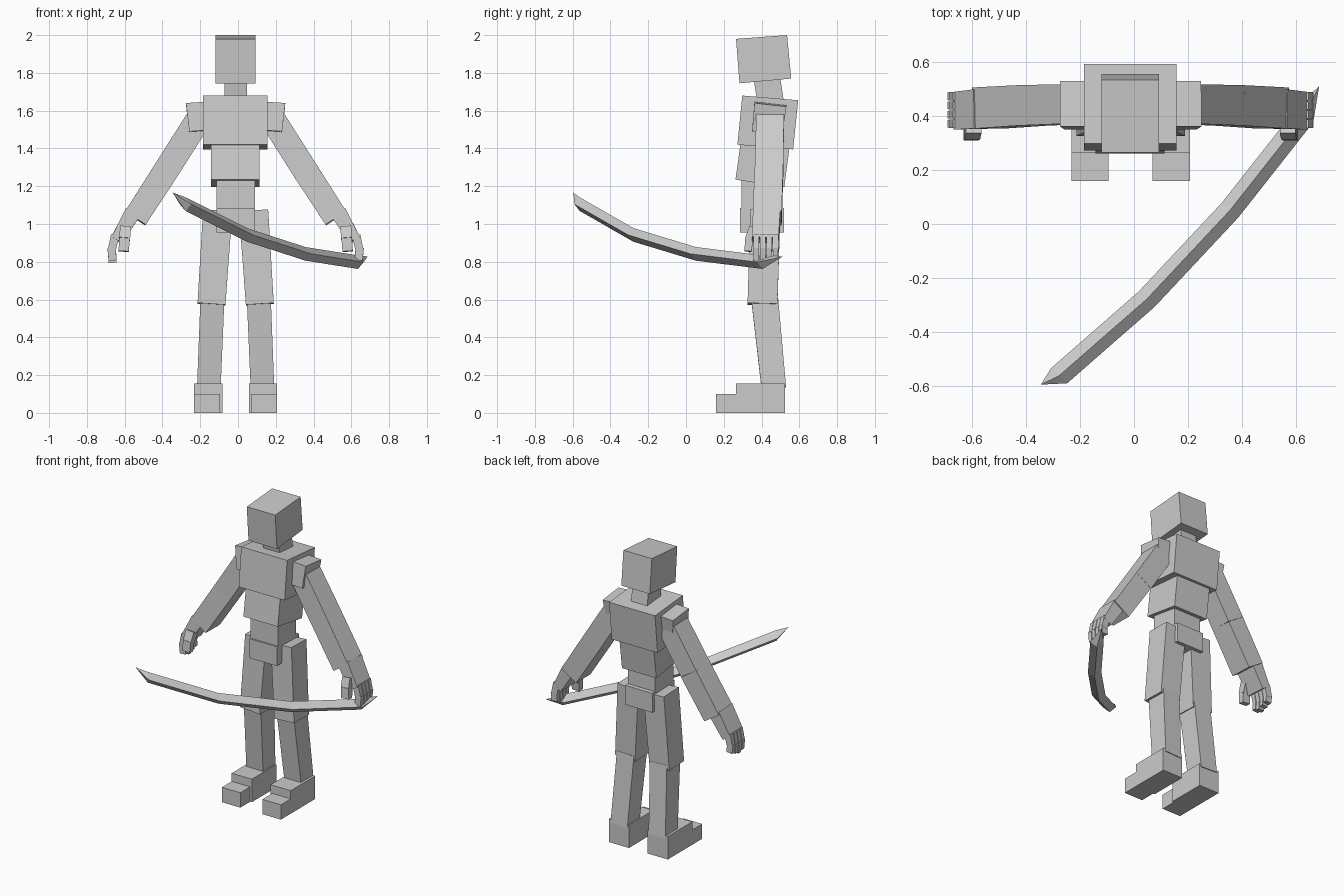
import bpy, bmesh
from mathutils import Vector

if "Cube" in bpy.data.objects:
    bpy.data.objects.remove(bpy.data.objects["Cube"])

CX = -0.0125  # mirror plane of the body

grey = bpy.data.materials.new("plain_grey")
grey.diffuse_color = (0.6, 0.6, 0.6, 1)
grey.use_nodes = True
grey.node_tree.nodes["Principled BSDF"].inputs["Base Color"].default_value = grey.diffuse_color


def finish(name, bm):
    bmesh.ops.recalc_face_normals(bm, faces=bm.faces[:])
    me = bpy.data.meshes.new(name)
    bm.to_mesh(me)
    bm.free()
    me.materials.append(grey)
    ob = bpy.data.objects.new(name, me)
    bpy.context.collection.objects.link(ob)
    return ob


def loft(name, rings):
    """Skin equal-sized rings; a ring of one point makes a tip."""
    bm = bmesh.new()
    vs = [[bm.verts.new(p) for p in r] for r in rings]
    for a, b in zip(vs, vs[1:]):
        n = max(len(a), len(b))
        for i in range(n):
            j = (i + 1) % n
            if len(a) == 1:
                bm.faces.new((a[0], b[i], b[j]))
            elif len(b) == 1:
                bm.faces.new((a[i], a[j], b[0]))
            else:
                bm.faces.new((a[i], a[j], b[j], b[i]))
    for end in (vs[0], vs[-1]):
        if len(end) > 2:
            bm.faces.new(end)
    return finish(name, bm)


def prism(name, profile, x0, x1):
    """Side profile (y, z) extruded across x."""
    return loft(name, [[(x, y, z) for y, z in profile] for x in (x0, x1)])


def rect(y0, y1, z0, z1):
    return [(y0, z0), (y1, z0), (y1, z1), (y0, z1)]


def limb(name, p0, p1, s0, s1):
    """Tapered box from p0 to p1, sizes are (width, depth)."""
    p0, p1 = Vector(p0), Vector(p1)
    axis = (p1 - p0).normalized()
    u = Vector((0, 1, 0)).cross(axis).normalized()
    v = axis.cross(u)
    corners = ((-1, -1), (1, -1), (1, 1), (-1, 1))
    return loft(name, [[p + u * (a * w / 2) + v * (b * d / 2) for a, b in corners]
                       for p, (w, d) in ((p0, s0), (p1, s1))])


# Head, neck and torso, each tilted in its side profile
prism("head", [(0.283, 1.745), (0.557, 1.77), (0.535, 2.0), (0.265, 1.98)], -0.12, 0.092)
prism("neck", [(0.378, 1.64), (0.518, 1.65), (0.498, 1.78), (0.358, 1.77)], -0.072, 0.048)
prism("chest", [(0.272, 1.42), (0.567, 1.395), (0.594, 1.655), (0.298, 1.68)], -0.185, 0.157)
prism("abdomen", [(0.262, 1.235), (0.52, 1.195), (0.55, 1.42), (0.292, 1.45)], -0.143, 0.113)
prism("waist", rect(0.295, 0.49, 1.07, 1.23), -0.113, 0.09)
prism("pelvis", rect(0.285, 0.52, 0.955, 1.085), -0.113, 0.09)

for s, side in ((-1, "right"), (1, "left")):
    def pt(off, y, z):
        return (CX + s * off, y, z)

    def part(name, p0, p1, s0, s1):
        limb(f"{side}_{name}", pt(*p0), pt(*p1), s0, s1)

    # Leg and foot
    part("thigh", (0.095, 0.42, 1.07), (0.128, 0.405, 0.575), (0.155, 0.16), (0.148, 0.158))
    part("shin", (0.123, 0.417, 0.60), (0.142, 0.465, 0.13), (0.127, 0.142), (0.125, 0.13))
    for name, inner, prof in (("foot", 0.07, rect(0.265, 0.525, 0, 0.155)),
                              ("toes", 0.082, rect(0.16, 0.265, 0, 0.1))):
        prism(f"{side}_{name}", prof, CX + s * inner, CX + s * 0.22)

    # Shoulder and arm
    part("shoulder", (0.19, 0.43, 1.485), (0.20, 0.447, 1.635), (0.11, 0.16), (0.125, 0.17))
    part("upper_arm", (0.203, 0.445, 1.544), (0.366, 0.44, 1.287), (0.135, 0.147), (0.135, 0.15))
    part("forearm", (0.366, 0.44, 1.287), (0.532, 0.43, 1.03), (0.135, 0.15), (0.13, 0.153))

    # Hand with four fingers and a thumb
    part("palm", (0.545, 0.427, 1.06), (0.63, 0.42, 0.915), (0.085, 0.145), (0.065, 0.14))
    for i in range(4):
        y = 0.372 + 0.034 * i
        tip = 0.795 + 0.012 * abs(i - 1)
        part(f"finger_{i + 1}_base", (0.638, y, 0.94), (0.656, y, 0.86), (0.045, 0.03), (0.042, 0.03))
        part(f"finger_{i + 1}_tip", (0.657, y, 0.875), (0.651, y, tip), (0.044, 0.028), (0.042, 0.027))
    part("thumb_base", (0.583, 0.36, 0.98), (0.588, 0.335, 0.92), (0.058, 0.05), (0.058, 0.045))
    part("thumb_tip", (0.588, 0.335, 0.925), (0.593, 0.328, 0.855), (0.056, 0.042), (0.055, 0.038))

# Curved blade: diamond section, pointed at both ends
stations = [(-0.278, -0.563, 1.105), (0.048, -0.278, 0.942),
            (0.357, 0.052, 0.842), (0.635, 0.405, 0.798)]
rings = [[(-0.346, -0.596, 1.167)]]
for x, y, z in stations:
    rings.append([(x - 0.03, y + 0.028, z), (x, y, z + 0.036),
                  (x + 0.03, y - 0.028, z), (x, y, z - 0.036)])
rings.append([(0.687, 0.512, 0.828)])
loft("blade", rings)
